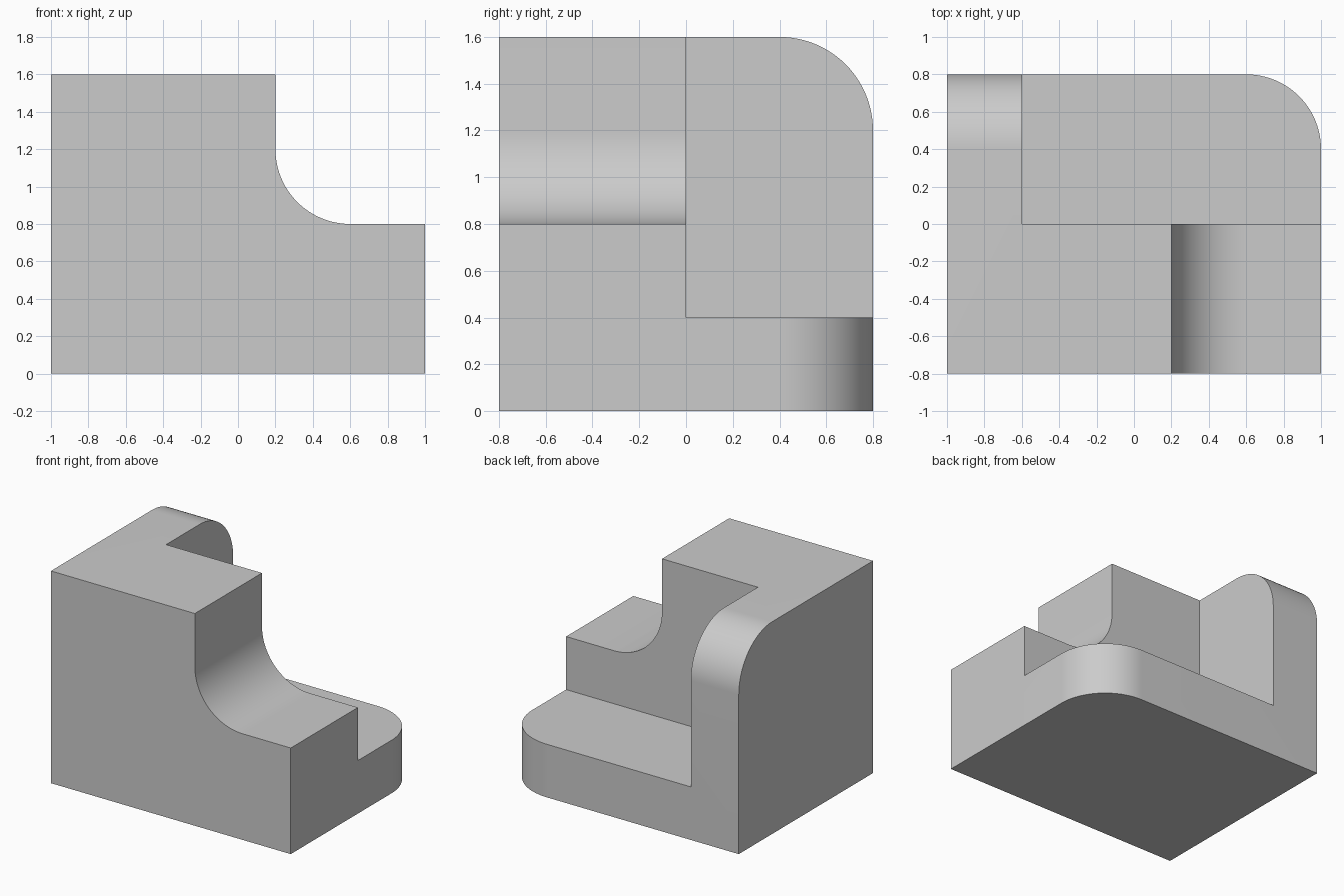
import bpy, bmesh
from math import pi, cos, sin, radians
from mathutils import Vector

cube = bpy.data.objects.get("Cube")
if cube:
    bpy.data.objects.remove(cube, do_unlink=True)

RADIUS = 0.4
SEGMENTS = 24

grey = bpy.data.materials.new("plain grey")
grey.use_nodes = True
colour = (0.6, 0.6, 0.6, 1)
grey.diffuse_color = colour
grey.node_tree.nodes["Principled BSDF"].inputs["Base Color"].default_value = colour


def add_object(name, bm):
    bmesh.ops.recalc_face_normals(bm, faces=bm.faces[:])
    mesh = bpy.data.meshes.new(name)
    bm.to_mesh(mesh)
    bm.free()
    mesh.materials.append(grey)
    obj = bpy.data.objects.new(name, mesh)
    bpy.context.collection.objects.link(obj)
    return obj


def extrude_profile(name, profile, y0, y1):
    """Prism from an (x, z) outline running along y."""
    bm = bmesh.new()
    face = bm.faces.new([bm.verts.new((x, y0, z)) for x, z in profile])
    ext = bmesh.ops.extrude_face_region(bm, geom=[face])["geom"]
    verts = [g for g in ext if isinstance(g, bmesh.types.BMVert)]
    bmesh.ops.translate(bm, verts=verts, vec=(0, y1 - y0, 0))
    return add_object(name, bm)


# Main block with a rounded back left upright edge and a rounded back top edge
bm = bmesh.new()
bmesh.ops.create_cube(bm, size=1)
for v in bm.verts:
    v.co = Vector((v.co.x * 2, v.co.y * 1.6, (v.co.z + 0.5) * 1.6))


def is_rounded(edge):
    mid = (edge.verts[0].co + edge.verts[1].co) / 2
    return mid.y > 0.79 and (mid.x > 0.99 or mid.z > 1.59)


bmesh.ops.bevel(bm, geom=[e for e in bm.edges if is_rounded(e)], offset=RADIUS,
                offset_type='OFFSET', segments=SEGMENTS, profile=0.5,
                affect='EDGES')
block = add_object("bracket_block", bm)

# Front notch with a concave fillet
angles = [pi + pi / 2 * i / SEGMENTS for i in range(SEGMENTS + 1)]
fillet = [(0.6 + RADIUS * cos(a), 1.2 + RADIUS * sin(a)) for a in angles]
front_notch = extrude_profile("front_notch_cutter",
                              [(0.2, 2)] + fillet + [(1.5, 0.8), (1.5, 2)], -1, 0.1)

# Square recess behind, leaving the base plate and the side wall
back_recess = extrude_profile("back_recess_cutter",
                              [(-0.6, 0.4), (1.5, 0.4), (1.5, 2), (-0.6, 2)], 0, 1)

bpy.context.view_layer.objects.active = block
block.select_set(True)
for cutter in (back_recess, front_notch):
    cutter.hide_render = True
    mod = block.modifiers.new(cutter.name, 'BOOLEAN')
    mod.operation = 'DIFFERENCE'
    mod.solver = 'EXACT'
    mod.object = cutter
    bpy.ops.object.modifier_apply(modifier=mod.name)
    bpy.data.objects.remove(cutter, do_unlink=True)

bpy.ops.object.shade_smooth_by_angle(angle=radians(30))
